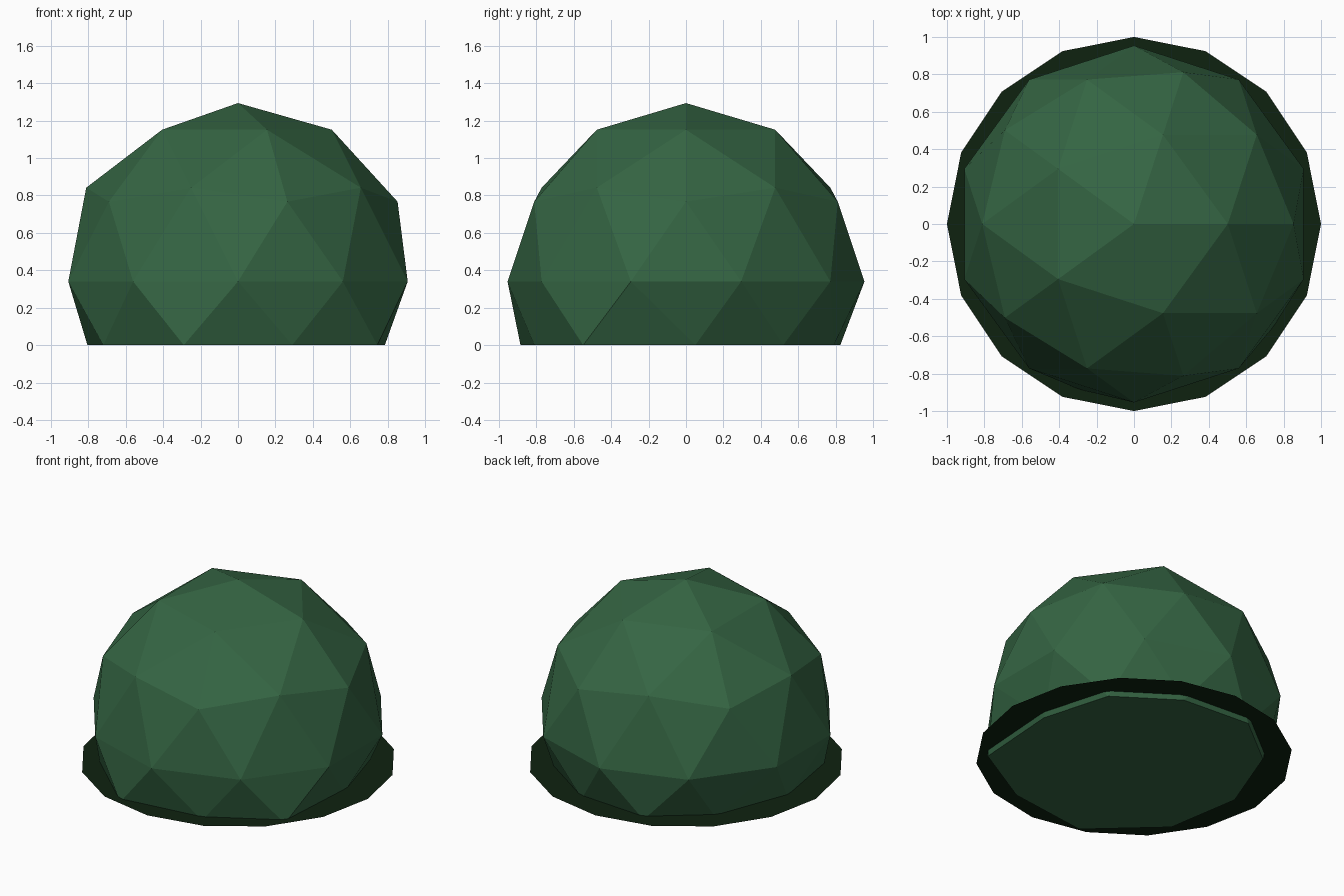
import bpy, bmesh, math

if "Cube" in bpy.data.objects:
    bpy.data.objects.remove(bpy.data.objects["Cube"])

R, CENTRE_Z = 0.954, 0.34


def material(name, rgb):
    m = bpy.data.materials.new(name)
    m.diffuse_color = (*rgb, 1.0)
    m.use_nodes = True
    m.node_tree.nodes["Principled BSDF"].inputs["Base Color"].default_value = m.diffuse_color
    return m


def add_object(name, bm, mat):
    mesh = bpy.data.meshes.new(name)
    bm.to_mesh(mesh)
    bm.free()
    mesh.materials.append(mat)
    ob = bpy.data.objects.new(name, mesh)
    bpy.context.collection.objects.link(ob)
    return ob


leaf_green = material("leaf_green", (0.035, 0.130, 0.056))
dark_green = material("dark_ground_green", (0.0045, 0.0160, 0.0053))

# Bush: low-poly icosphere, its underside flattened onto the ground
bm = bmesh.new()
bmesh.ops.create_icosphere(bm, subdivisions=2, radius=R)
bmesh.ops.delete(bm, geom=[v for v in bm.verts if v.co.z < -0.7 * R], context='VERTS')

# Slightly irregular foot ring, one point every 36 degrees starting at +x
foot = [(0.785, 0.05), (0.65, 0.52), (0.25, 0.79), (-0.25, 0.825), (-0.61, 0.54),
        (-0.805, 0.03), (-0.72, -0.49), (-0.29, -0.885), (0.29, -0.81), (0.745, -0.55)]
ring = [None] * 10
for v in bm.verts:
    if v.co.z < -0.2 * R:
        ring[round(math.degrees(math.atan2(v.co.y, v.co.x)) / 36) % 10] = v
for v in bm.verts:
    v.co.z += CENTRE_Z
for v, (x, y) in zip(ring, foot):
    v.co = (x, y, 0.0)
bm.faces.new(ring[::-1])  # flat underside
bmesh.ops.recalc_face_normals(bm, faces=bm.faces[:])
add_object("bush", bm, leaf_green)

# Flat dark disc around the foot
bm = bmesh.new()
n = 16
bm.faces.new([bm.verts.new((math.cos(2 * math.pi * i / n), math.sin(2 * math.pi * i / n), 0.03))
              for i in range(n)])
add_object("ground_disc", bm, dark_green)
